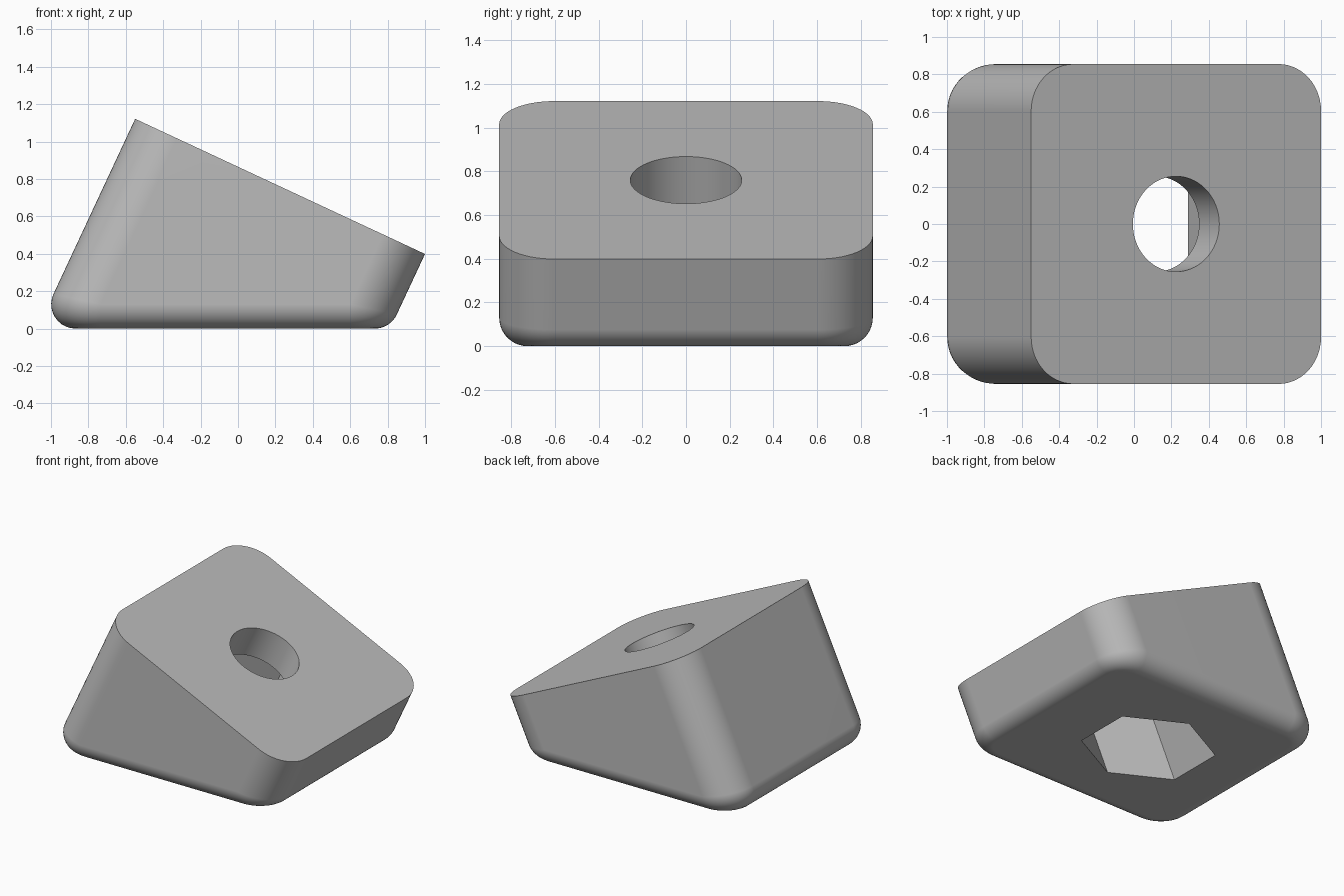
import bpy, bmesh
from math import radians, sin, cos, pi
from mathutils import Vector, Matrix

cube = bpy.data.objects.get("Cube")
if cube:
    bpy.data.objects.remove(cube, do_unlink=True)

TILT = radians(25)
HALF = 0.855        # half width of the square section
CORNER = 0.25       # vertical corner radius
FILLET = 0.13       # rounding around the floor
TOP = Vector((0.225, 0, 0.76))
U = Vector((cos(TILT), 0, -sin(TILT)))
V = Vector((0, 1, 0))
W = Vector((sin(TILT), 0, cos(TILT)))
DOWN = Vector((0, 0, -1))

grey = bpy.data.materials.new("plain_grey")
grey.use_nodes = True
colour = (0.5, 0.5, 0.5, 1)
grey.diffuse_color = colour
grey.node_tree.nodes["Principled BSDF"].inputs["Base Color"].default_value = colour


def make_object(name, bm):
    bmesh.ops.recalc_face_normals(bm, faces=bm.faces)
    mesh = bpy.data.meshes.new(name)
    bm.to_mesh(mesh)
    bm.free()
    mesh.materials.append(grey)
    obj = bpy.data.objects.new(name, mesh)
    bpy.context.collection.objects.link(obj)
    return obj


# Wedge body: rounded square along the tilted axis, rolled into the flat floor
ARC, STEPS = 14, 10
columns = []
for quarter in range(4):
    mid = pi / 4 + quarter * pi / 2
    su = 1 if cos(mid) > 0 else -1
    sv = 1 if sin(mid) > 0 else -1
    for i in range(ARC + 1):
        a = (quarter + i / ARC) * pi / 2
        n = U * cos(a) + V * sin(a)
        u = su * (HALF - CORNER) + (CORNER - FILLET) * cos(a)
        v = sv * (HALF - CORNER) + (CORNER - FILLET) * sin(a)
        centre = TOP + U * u + V * v
        rim = centre + n * FILLET
        centre = centre + W * ((FILLET - centre.z) / W.z)
        turn = n.rotation_difference(DOWN)
        axis, angle = turn.to_axis_angle()
        column = [rim]
        for k in range(STEPS + 1):
            column.append(centre + Matrix.Rotation(angle * k / STEPS, 3, axis) @ n * FILLET)
        columns.append(column)

bm = bmesh.new()
grid = [[bm.verts.new(p) for p in c] for c in columns]
for j, col in enumerate(grid):
    nxt = grid[(j + 1) % len(grid)]
    for k in range(len(col) - 1):
        bm.faces.new((col[k], col[k + 1], nxt[k + 1], nxt[k]))
bm.faces.new([c[0] for c in grid])
bm.faces.new([c[-1] for c in grid])
body = make_object("wedge_body", bm)


# Bolt hole from above and hexagonal nut pocket from below, on the tilted axis
def cutter(name, sides, radius, start, end, spin):
    bm = bmesh.new()
    place = (Matrix.Translation(TOP - W * (start + end) / 2)
             @ Matrix.Rotation(TILT, 4, 'Y') @ Matrix.Rotation(spin, 4, 'Z'))
    bmesh.ops.create_cone(bm, cap_ends=True, segments=sides, radius1=radius,
                          radius2=radius, depth=end - start, matrix=place)
    obj = make_object(name, bm)
    obj.hide_render = True
    return obj


bpy.context.view_layer.objects.active = body
body.select_set(True)
cutters = [
    cutter("nut_pocket_cutter", 6, 0.38 / cos(pi / 6), 0.255, 1.4, 0),
    cutter("bolt_hole_cutter", 72, 0.255, -0.2, 0.4, 0),
]
for tool in cutters:
    # Turn the hexagon so that its corners point to the front and back
    mod = body.modifiers.new(tool.name, 'BOOLEAN')
    mod.operation = 'DIFFERENCE'
    mod.solver = 'EXACT'
    mod.object = tool
    bpy.ops.object.modifier_apply(modifier=mod.name)
    bpy.data.objects.remove(tool, do_unlink=True)

bpy.ops.object.shade_smooth_by_angle(angle=radians(30))
weighted = body.modifiers.new("clean_normals", 'WEIGHTED_NORMAL')
weighted.keep_sharp = True
